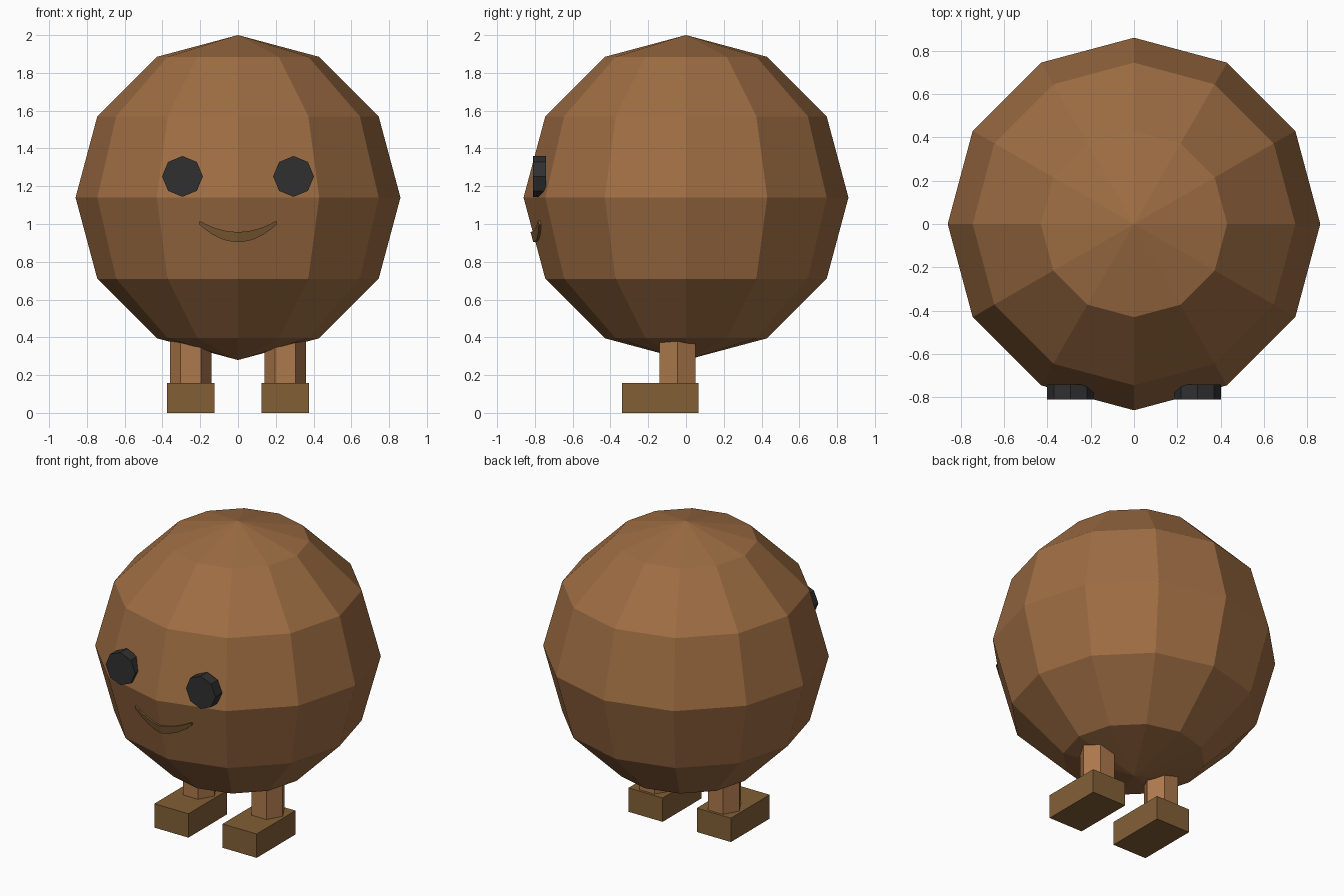
import bpy, bmesh, math

if "Cube" in bpy.data.objects:
    bpy.data.objects.remove(bpy.data.objects["Cube"])


def material(name, rgb):
    m = bpy.data.materials.new(name)
    m.diffuse_color = (*rgb, 1.0)
    m.use_nodes = True
    m.node_tree.nodes["Principled BSDF"].inputs["Base Color"].default_value = m.diffuse_color
    return m


BODY = material("warm brown", (0.342, 0.153, 0.056))
LEG = material("light brown", (0.42, 0.19, 0.072))
SHOE = material("olive brown", (0.225, 0.115, 0.037))
EYE = material("near black", (0.03, 0.03, 0.03))

R, CENTRE_Z = 0.86, 1.14


def finish(name, mat):
    ob = bpy.context.object
    ob.name = name
    ob.data.materials.append(mat)
    return ob


def prism(name, mat, sides, radius, depth, loc, rot=(0, 0, 0)):
    bpy.ops.mesh.primitive_cylinder_add(vertices=sides, radius=radius, depth=depth,
                                        location=loc, rotation=rot)
    return finish(name, mat)


def box(name, mat, lo, hi):
    bpy.ops.mesh.primitive_cube_add(size=1, location=[(a + b) / 2 for a, b in zip(lo, hi)])
    ob = finish(name, mat)
    ob.scale = [b - a for a, b in zip(lo, hi)]
    return ob


# Round faceted body
bpy.ops.mesh.primitive_uv_sphere_add(segments=12, ring_count=6, radius=R,
                                     location=(0, 0, CENTRE_Z))
finish("body", BODY)

# Eyes, legs and shoes on both sides
for side, s in (("left", -1), ("right", 1)):
    prism(side + "_eye", EYE, 8, 0.108, 0.07, (s * 0.294, -0.775, 1.252),
          (math.pi / 2, 0, 0))
    prism(side + "_leg", LEG, 6, 0.109, 0.34, (s * 0.25, -0.045, 0.32),
          (0, 0, math.pi / 2))
    x = s * 0.25
    box(side + "_shoe", SHOE, (x - 0.125, -0.34, 0), (x + 0.125, 0.066, 0.158))


# Crescent smile that follows the front facets of the body
def skin_y(x, z):
    drop = (CENTRE_Z - z) / (R / 2)
    return -R + R * (1 - math.cos(math.pi / 6)) * drop + abs(x) * math.tan(math.pi / 12)


bm = bmesh.new()
rows = []
STEPS = 12
for i in range(STEPS + 1):
    u = -1 + 2 * i / STEPS
    x = 0.205 * u
    top = 0.958 + 0.060 * u * u
    bottom = 0.904 + 0.094 * u * u
    rows.append([bm.verts.new((x, skin_y(x, z) + dy, z))
                 for z, dy in ((top, -0.012), (bottom, -0.012), (bottom, 0.02), (top, 0.02))])
for a, b in zip(rows, rows[1:]):
    for k in range(4):
        n = (k + 1) % 4
        bm.faces.new((a[k], a[n], b[n], b[k]))
bm.faces.new(rows[0])
bm.faces.new(rows[-1])
bmesh.ops.recalc_face_normals(bm, faces=bm.faces)
mesh = bpy.data.meshes.new("smile")
bm.to_mesh(mesh)
bm.free()
mesh.materials.append(SHOE)
bpy.context.collection.objects.link(bpy.data.objects.new("smile", mesh))
